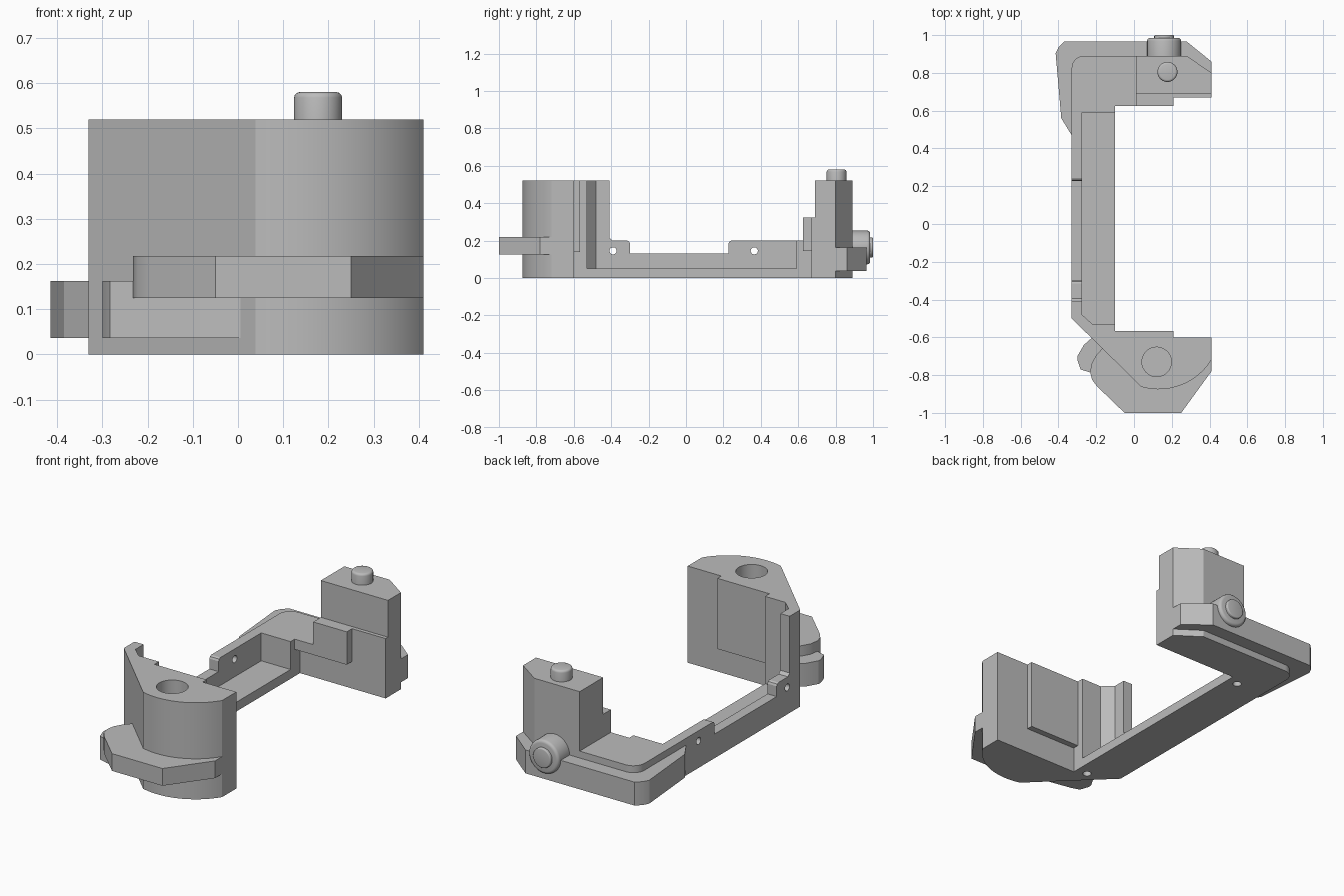
import bpy, bmesh, math
from mathutils import Matrix, Vector

cube = bpy.data.objects.get("Cube")
if cube:
    bpy.data.objects.remove(cube, do_unlink=True)

grey = bpy.data.materials.new("plain_grey")
grey.use_nodes = True
grey.diffuse_color = (0.5, 0.5, 0.5, 1)
grey.node_tree.nodes["Principled BSDF"].inputs["Base Color"].default_value = (0.5, 0.5, 0.5, 1)


def finish(name, bm):
    bmesh.ops.recalc_face_normals(bm, faces=bm.faces)
    mesh = bpy.data.meshes.new(name)
    bm.to_mesh(mesh)
    bm.free()
    mesh.materials.append(grey)
    ob = bpy.data.objects.new(name, mesh)
    bpy.context.collection.objects.link(ob)
    return ob


def smooth(ob, angle=25):
    bpy.ops.object.select_all(action='DESELECT')
    ob.select_set(True)
    bpy.context.view_layer.objects.active = ob
    bpy.ops.object.shade_smooth_by_angle(angle=math.radians(angle))


def prism(name, outline, low, high, axis='Z'):
    """Extrude an outline: XY points along z, or YZ points along x."""
    bm = bmesh.new()
    place = (lambda a, b: (a, b, low)) if axis == 'Z' else (lambda a, b: (low, a, b))
    shift = Vector((0, 0, high - low)) if axis == 'Z' else Vector((high - low, 0, 0))
    face = bm.faces.new([bm.verts.new(place(a, b)) for a, b in outline])
    new = bmesh.ops.extrude_face_region(bm, geom=[face])["geom"]
    bmesh.ops.translate(bm, vec=shift, verts=[v for v in new if isinstance(v, bmesh.types.BMVert)])
    return finish(name, bm)


def box(name, x, y, z):
    return prism(name, [(x[0], y[0]), (x[1], y[0]), (x[1], y[1]), (x[0], y[1])], *z)


def cylinder(name, start, axis, radius, length, bevel=0.0):
    direction = {'X': Vector((1, 0, 0)), 'Y': Vector((0, 1, 0)), 'Z': Vector((0, 0, 1))}[axis]
    turn = direction.to_track_quat('Z', 'Y').to_matrix().to_4x4()
    bm = bmesh.new()
    bmesh.ops.create_cone(bm, cap_ends=True, segments=40, radius1=radius, radius2=radius, depth=length,
                          matrix=Matrix.Translation(Vector(start) + direction * length / 2) @ turn)
    if bevel:
        end = (Vector(start) + direction * length).dot(direction)
        rim = [e for e in bm.edges if all(abs(v.co.dot(direction) - end) < 1e-4 for v in e.verts)]
        bmesh.ops.bevel(bm, geom=rim, offset=bevel, segments=3, profile=0.5, affect='EDGES')
    ob = finish(name, bm)
    smooth(ob, 40)
    return ob


def drill(target, start, axis, radius, length):
    cutter = cylinder("hole_cutter", start, axis, radius, length)
    cutter.hide_render = True
    mod = target.modifiers.new("hole", 'BOOLEAN')
    mod.operation = 'DIFFERENCE'
    mod.solver = 'EXACT'
    mod.object = cutter
    bpy.context.view_layer.objects.active = target
    bpy.ops.object.modifier_apply(modifier=mod.name)
    bpy.data.objects.remove(cutter, do_unlink=True)


def arc(cx, cy, r, a0, a1, n=20):
    angles = [math.radians(a0 + (a1 - a0) * i / n) for i in range(n + 1)]
    return [(cx + r * math.cos(a), cy + r * math.sin(a)) for a in angles]


# Front block with curved nose, hooked inner wall and socket
front_block = prism("front_block",
                    [(-.33, -.5)] + arc(.13, -.545, .33, 254, 328)
                    + [(.41, -.6), (-.1, -.6), (-.1, -.53), (-.22, -.53),
                       (-.275, -.48), (-.275, -.41), (-.33, -.41)], 0, .52)
drill(front_block, (.12, -.73, .3), 'Z', .078, .3)
drill(front_block, (-.165, -.572, -.05), 'Z', .022, .1)
smooth(front_block)
box("front_block_plate", (-.1, .21), (-.6, -.567), (.14, .52))

# Flange and lower tab around the nose
flange = prism("front_flange",
               [(-.16, -.65), (-.2, -.695), (-.225, -.74), (-.232, -.785), (-.222, -.825),
                (-.195, -.86), (-.05, -1), (.25, -1), (.41, -.78), (.41, -.7), (.1, -.7)], .125, .218)
smooth(flange)
tab = prism("front_lower_tab",
            [(-.22, -.6), (-.265, -.64), (-.3, -.7), (-.3, -.72), (-.283, -.77),
             (-.235, -.785), (.005, -.83), (0, -.7)], .037, .162)
smooth(tab)

# Long side rail: stepped outer wall and thin floor
wall = prism("rail_wall",
             [(-.41, 0), (.6, 0), (.6, .2), (.243, .2), (.233, .195), (.228, .185), (.228, .13),
              (-.3, .13), (-.3, .185), (-.305, .195), (-.315, .2), (-.395, .2), (-.41, .215)],
             -.33, -.275, axis='X')
for y in (-.39, .365):
    drill(wall, (-.4, y, .145), 'X', .019, .2)
smooth(wall)
box("rail_floor", (-.275, -.1), (-.53, .59), (0, .05))

# Back base with its rounded corner
back_base = prism("back_base",
                  [(-.33, .59), (-.1, .59), (-.1, .67), (.41, .67), (.41, .8), (.28, .89)]
                  + arc(-.265, .825, .065, 90, 180, 8), 0, .2)
drill(back_base, (-.163, .628, -.05), 'Z', .022, .1)
smooth(back_base)

# Back tower with front steps
box("back_plate_low", (-.1, .01), (.625, .67), (.145, .2))
box("back_plate_high", (.01, .21), (.625, .69), (.145, .322))
box("back_step", (.01, .41), (.67, .69), (.2, .322))
prism("back_tower", [(.01, .69), (.41, .69), (.41, .8), (.28, .89), (.01, .89)], .2, .52)

# Tab wrapping the back corner
back_tab = prism("back_tab",
                 [(-.33, .47), (-.3, .47), (-.3, .86), (.41, .79), (.41, .86), (.28, .965),
                  (-.37, .965), (-.4, .935), (-.415, .905), (-.385, .56)], .037, .163)
smooth(back_tab)

# Pivot peg and round knob
cylinder("pivot_peg", (.177, .805, .5), 'Z', .053, .08, .012)
cylinder("knob", (.16, .88, .163), 'Y', .09, .105, .015)
cylinder("knob_centre", (.16, .9, .163), 'Y', .053, .1, .006)
